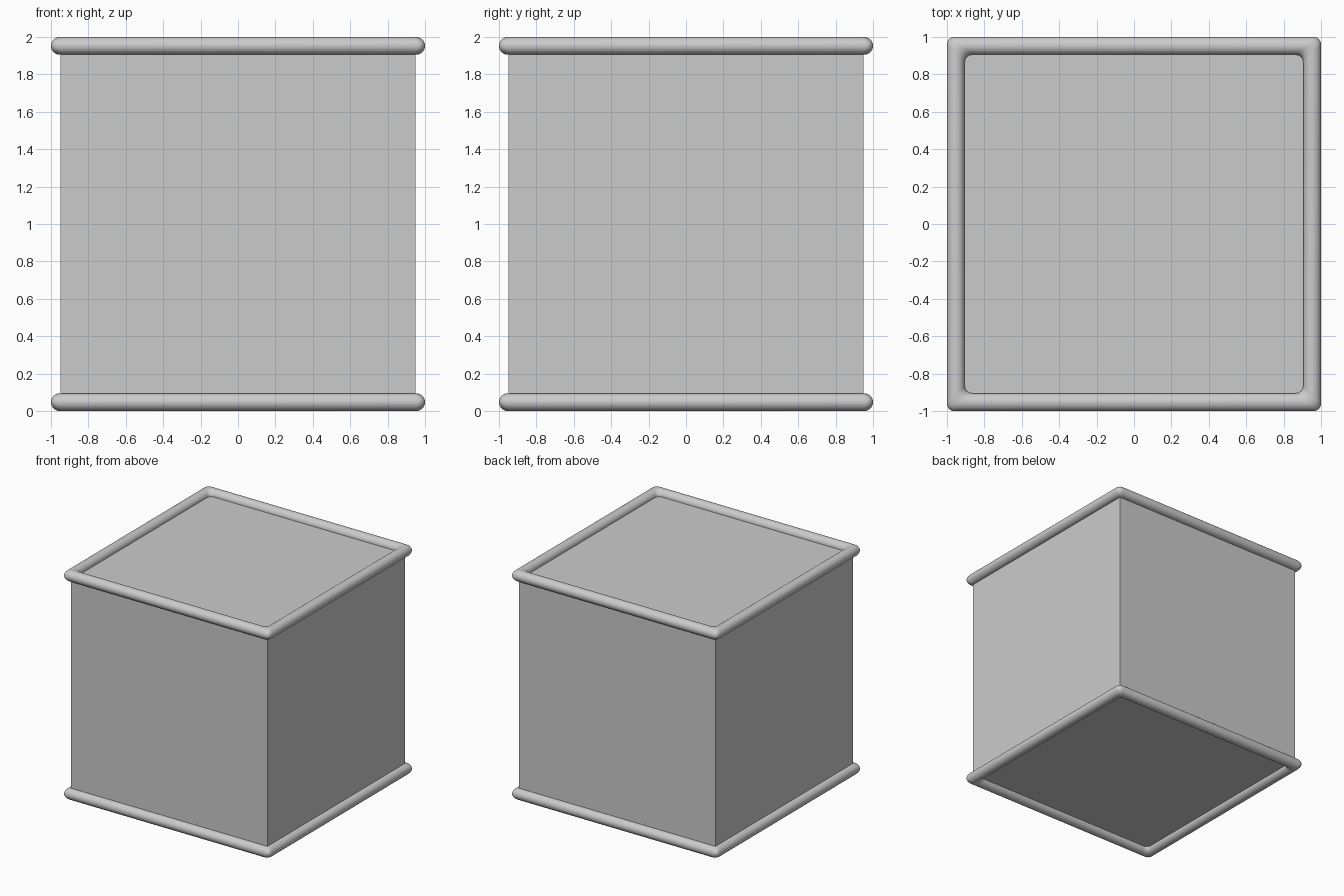
import bpy, bmesh, math

if "Cube" in bpy.data.objects:
    bpy.data.objects.remove(bpy.data.objects["Cube"])

HALF = 0.95      # half width of the box
OUT, INN = 1.0, 0.905   # outer and inner half widths of the piping
R = 0.0475       # piping radius
CORNER = 0.04    # small rounding at the corners
SIDES, STEPS = 24, 6


def rounded_square(half, r):
    pts = []
    for q, (sx, sy) in enumerate([(1, 1), (-1, 1), (-1, -1), (1, -1)]):
        for i in range(STEPS + 1):
            a = math.pi / 2 * (q + i / STEPS)
            pts.append((sx * (half - r) + r * math.cos(a),
                        sy * (half - r) + r * math.sin(a)))
    return pts


def make_object(name, bm):
    bmesh.ops.recalc_face_normals(bm, faces=bm.faces)
    mesh = bpy.data.meshes.new(name)
    bm.to_mesh(mesh)
    bm.free()
    ob = bpy.data.objects.new(name, mesh)
    bpy.context.collection.objects.link(ob)
    return ob


def piping(name, z):
    # round sections swept between an outer and an inner rounded square
    bm = bmesh.new()
    rings = []
    for o, i in zip(rounded_square(OUT, CORNER), rounded_square(INN, CORNER)):
        ring = []
        for k in range(SIDES):
            a = math.tau * k / SIDES
            t = (1 + math.cos(a)) / 2
            ring.append(bm.verts.new((i[0] + (o[0] - i[0]) * t,
                                      i[1] + (o[1] - i[1]) * t,
                                      z + R * math.sin(a))))
        rings.append(ring)
    for n, ring in enumerate(rings):
        nxt = rings[(n + 1) % len(rings)]
        for k in range(SIDES):
            j = (k + 1) % SIDES
            bm.faces.new((ring[k], ring[j], nxt[j], nxt[k]))
    ob = make_object(name, bm)
    bpy.ops.object.select_all(action='DESELECT')
    ob.select_set(True)
    bpy.context.view_layer.objects.active = ob
    bpy.ops.object.shade_smooth_by_angle(angle=math.radians(40))


# Box body, reaching the centre height of each piping
bm = bmesh.new()
bmesh.ops.create_cube(bm, size=1)
for v in bm.verts:
    v.co.x *= 2 * HALF
    v.co.y *= 2 * HALF
    v.co.z = 1 + v.co.z * 2 * HALF
make_object("body", bm)

# Piping around the bottom and top edges
piping("bottom_piping", R)
piping("top_piping", 2 - R)
